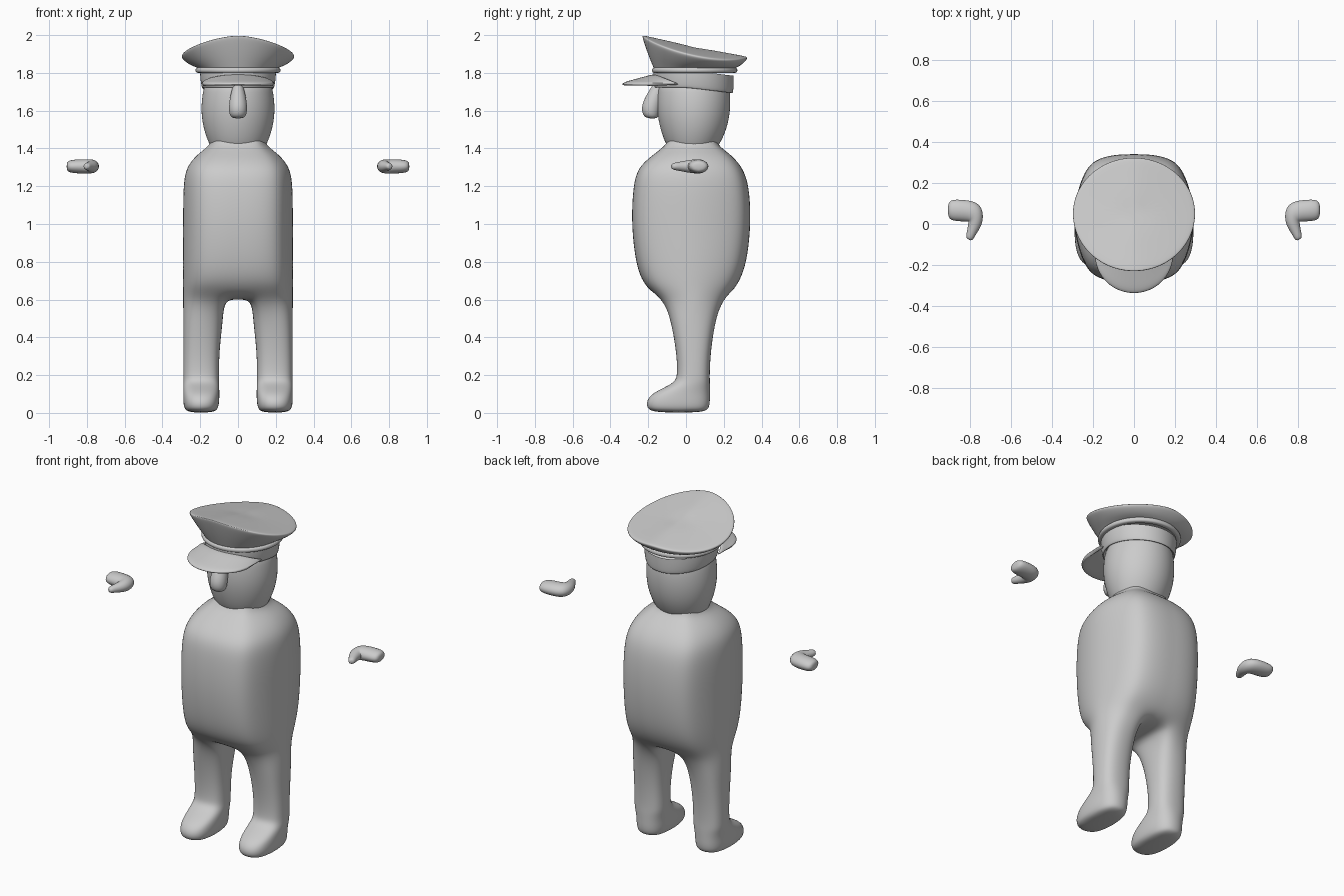
import bpy, bmesh
from math import sin, cos, pi, radians
from mathutils import Vector, Matrix

if "Cube" in bpy.data.objects:
    bpy.data.objects.remove(bpy.data.objects["Cube"])

grey = bpy.data.materials.new("plain grey")
grey.use_nodes = True
COLOUR = (0.6, 0.6, 0.6, 1)
grey.diffuse_color = COLOUR
grey.node_tree.nodes["Principled BSDF"].inputs["Base Color"].default_value = COLOUR


def finish(bm, name, levels=2, mirror=False, thickness=0, angle=180):
    """Turn a bmesh cage into a smooth object."""
    bmesh.ops.recalc_face_normals(bm, faces=bm.faces[:])
    mesh = bpy.data.meshes.new(name)
    bm.to_mesh(mesh)
    bm.free()
    mesh.materials.append(grey)
    ob = bpy.data.objects.new(name, mesh)
    bpy.context.collection.objects.link(ob)
    bpy.context.view_layer.objects.active = ob
    ob.select_set(True)
    bpy.ops.object.shade_smooth_by_angle(angle=radians(angle))
    ob.select_set(False)
    if mirror:
        mod = ob.modifiers.new("mirror", 'MIRROR')
        mod.merge_threshold = 0.0005
    if thickness:
        mod = ob.modifiers.new("thickness", 'SOLIDIFY')
        mod.thickness = thickness
        mod.offset = 0
    if levels:
        mod = ob.modifiers.new("smooth", 'SUBSURF')
        mod.levels = mod.render_levels = levels
    return ob


def bridge(bm, a, b, closed=True):
    """Quads between two rows of vertices."""
    n = len(a)
    for i in range(n if closed else n - 1):
        j = (i + 1) % n
        bm.faces.new((a[i], a[j], b[j], b[i]))


def loft(rings, bm=None, caps=(True, True)):
    bm = bm or bmesh.new()
    rows = [[bm.verts.new(p) for p in ring] for ring in rings]
    for a, b in zip(rows, rows[1:]):
        bridge(bm, a, b)
    for row, cap in ((rows[0], caps[0]), (rows[-1], caps[1])):
        if cap:
            bm.faces.new(row)
    return bm


def oval(z, rx, front, back, n=16):
    """Horizontal ring of points."""
    cy, ry = (front + back) / 2, (back - front) / 2
    return [(rx * cos(2 * pi * i / n), cy + ry * sin(2 * pi * i / n), z) for i in range(n)]


# Body: half cage with a torso strip that divides into a leg
body = bmesh.new()
QUARTER = [(0, -1), (.27, -1), (.62, -.94), (.86, -.74), (1.07, 0)]
STRIP = QUARTER + [(x, -y) for x, y in QUARTER[-2::-1]]
torso = [(.60, .29, -.13, .205), (.67, .29, -.22, .27), (.78, .292, -.265, .32),
         (1.0, .29, -.29, .345), (1.2, .29, -.28, .335), (1.3, .275, -.255, .30),
         (1.37, .215, -.17, .235), (1.41, .155, -.115, .175), (1.45, .14, -.09, .16)]
rows = []
for z, w, f, b in torso:
    rows.append([body.verts.new((x * w, (f + b) / 2 + y * (b - f) / 2, z)) for x, y in STRIP])
for lo, hi in zip(rows, rows[1:]):
    bridge(body, lo, hi, closed=False)
hip = rows[0]
inner = body.verts.new((.07, .04, .60))
crotch = body.verts.new((0, .04, .60))
body.faces.new((hip[0], hip[1], inner, crotch))
body.faces.new((crotch, inner, hip[7], hip[8]))
previous = hip[1:8] + [inner]
LEG = [(-.87, -.87), (0, -1.06), (.87, -.87), (1.06, 0), (.87, .87), (0, 1.06), (-.87, .87), (-1.06, 0)]
legs = [(.49, .08, -.08, .155), (.32, .1, -.05, .13), (.2, .1, -.045, .125), (.155, .1, -.06, .127),
        (.1, .098, -.2, .127), (.03, .1, -.215, .127), (.0, .125, -.175, .1)]
for z, xi, f, b in legs:
    xo = .29 if z > .01 else .265
    ring = [body.verts.new(((xi + xo) / 2 + x * (xo - xi) / 2,
                            (f + b) / 2 + y * (b - f) / 2, z)) for x, y in LEG]
    bridge(body, previous, ring)
    previous = ring
body.faces.new(previous)
finish(body, "body", 3, mirror=True)

# Head
head = [(1.38, .13, -.08, .15), (1.42, .155, -.11, .18), (1.5, .187, -.14, .22),
        (1.6, .202, -.16, .24), (1.7, .192, -.157, .24), (1.78, .17, -.14, .22)]
finish(loft([oval(*r) for r in head]), "head")

# Nose: teardrop that narrows upward
nose = [(1.558, .028, -.205, -.15), (1.575, .048, -.232, -.14), (1.62, .053, -.24, -.13),
        (1.67, .045, -.22, -.12), (1.72, .033, -.19, -.11), (1.745, .02, -.17, -.11)]
finish(loft([oval(*r, n=10) for r in nose]), "nose")


# Cap band, dipping at the back
def dip(ring):
    return [(x, y, z - .03 * max(0, y) / .25) for x, y, z in ring]


band = [(1.735, .175, -.15, .23), (1.72, .186, -.165, .245), (1.725, .194, -.17, .252),
        (1.775, .202, -.175, .255), (1.815, .203, -.175, .255)]
finish(loft([dip(oval(*r, n=24)) for r in band], caps=(False, False)), "cap_band")

# Piping above the band
piping = [(1.80, .2, -.155, .25), (1.799, .222, -.178, .27), (1.812, .23, -.185, .276),
          (1.828, .224, -.18, .272), (1.832, .2, -.155, .25)]
finish(loft([oval(*r, n=24) for r in piping], caps=(False, False)), "cap_piping")


# Crown: flared sides rising to a tilted, ridged top
def rim(scale, lift, n=32):
    pts = []
    for i in range(n):
        t = 2 * pi * i / n
        x, s = .3 * cos(t), sin(t)
        y = .05 + (.275 if s > 0 else .282) * s
        x, y = x * scale, .05 + (y - .05) * scale
        pts.append((x, y, 1.951 - .205 * y - .05 * (abs(x) / .3) ** 1.4 + lift))
    return pts


base = oval(1.825, .212, -.172, .262, 32)
edge = rim(1, -.012)
mid = [Vector(a).lerp(Vector(b), .5) + Vector((0, 0, -.008)) for a, b in zip(base, edge)]
crown = loft([base, mid, edge, rim(1, 0), rim(.97, .003), rim(.65, 0), rim(.3, -.002)],
             caps=(False, True))
finish(crown, "cap_crown")

# Visor: curved plate sloping forward
visor = bmesh.new()
rows = []
for k in range(4):
    u = k / 3
    row = []
    for i in range(17):
        t = pi * i / 16
        x = (.185 + .003 * u) * cos(t)
        y = -.03 - .13 * u - (.125 + .055 * u) * sin(t)
        z = 1.738 + .05 * (1 - u) * sin(t)
        row.append(visor.verts.new((x, y, z)))
    rows.append(row)
for a, b in zip(rows, rows[1:]):
    bridge(visor, a, b, closed=False)
finish(visor, "cap_visor", 2, thickness=.02)

# Hands: a bent mitten ending in a thumb (x, y, heading, half width, half height)
path = [(.908, .068, 180, .03, .022), (.892, .068, 180, .054, .037), (.84, .066, 182, .055, .042),
        (.775, .058, 215, .062, .042), (.768, .012, 275, .04, .037),
        (.79, -.035, 300, .025, .026), (.802, -.068, 300, .021, .02), (.806, -.076, 300, .01, .01)]
for side, name in ((1, "left_hand"), (-1, "right_hand")):
    rings = []
    for x, y, heading, w, h in path:
        a = radians(heading + 90)
        across = Vector((cos(a), sin(a), 0)) * w * 1.06
        up = Vector((0, 0, h))
        ring = [Vector((x, y, 1.305)) + across * cos(pi * i / 4) + up * sin(pi * i / 4) for i in range(8)]
        rings.append([(side * p.x, p.y, p.z) for p in ring])
    finish(loft(rings), name)
